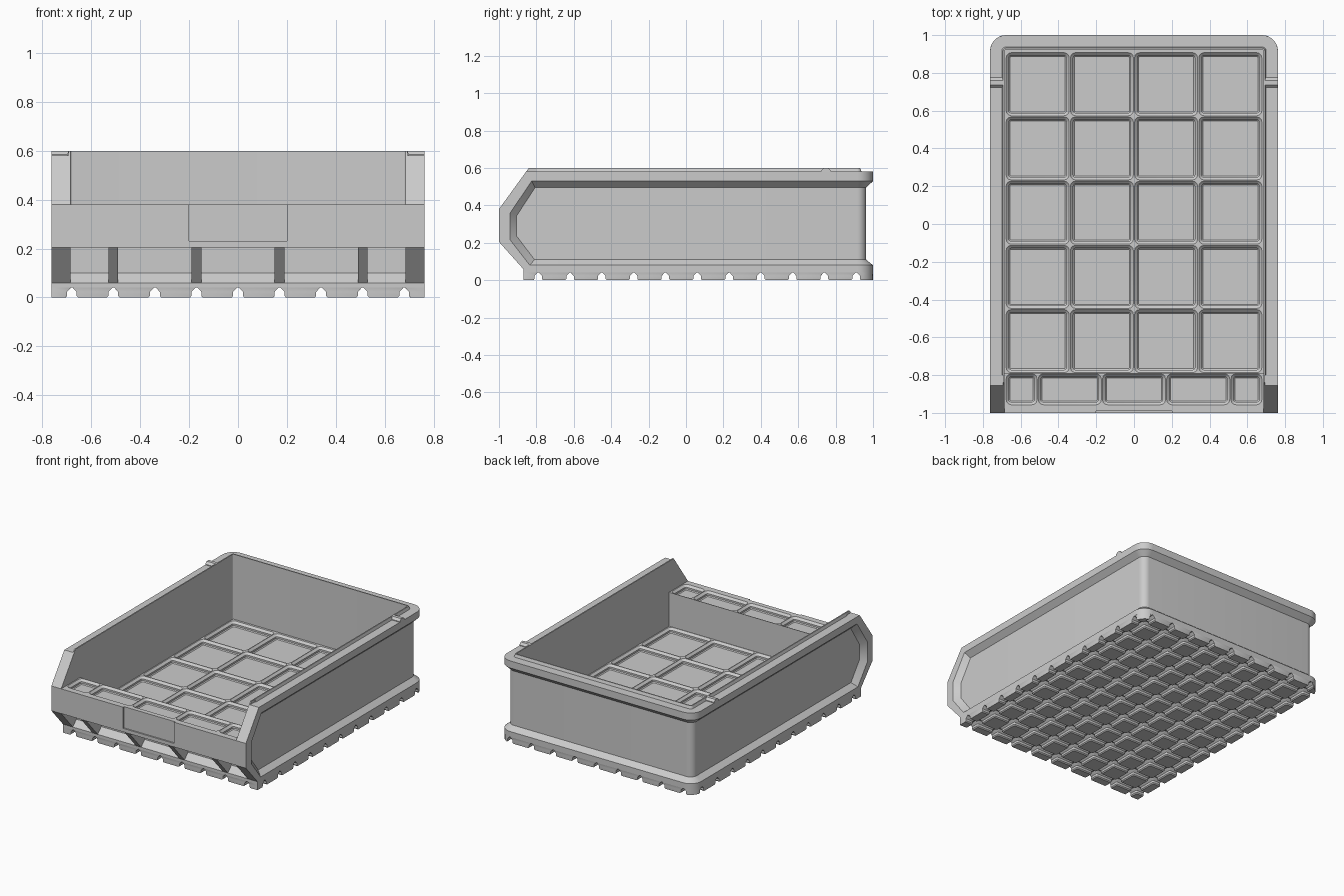
import bpy
import bmesh
from math import sin, cos, pi, hypot

if "Cube" in bpy.data.objects:
    bpy.data.objects.remove(bpy.data.objects["Cube"], do_unlink=True)

grey = bpy.data.materials.new("plain_grey")
grey.use_nodes = True
GREY = (0.6, 0.6, 0.6, 1)
grey.diffuse_color = GREY
grey.node_tree.nodes["Principled BSDF"].inputs["Base Color"].default_value = GREY


def finish(name, bm, recalc=True):
    if recalc:
        bmesh.ops.recalc_face_normals(bm, faces=bm.faces)
    mesh = bpy.data.meshes.new(name)
    bm.to_mesh(mesh)
    bm.free()
    mesh.materials.append(grey)
    obj = bpy.data.objects.new(name, mesh)
    bpy.context.collection.objects.link(obj)
    bpy.ops.object.select_all(action='DESELECT')
    obj.select_set(True)
    bpy.context.view_layer.objects.active = obj
    bpy.ops.object.shade_smooth_by_angle(angle=0.6)


def bridge(bm, a, b, closed=True):
    n = len(a)
    for k in range(n if closed else n - 1):
        j = (k + 1) % n
        bm.faces.new((a[k], a[j], b[j], b[k]))


def prism(name, profile, x0, x1):
    """Extrude a (y, z) profile along x."""
    bm = bmesh.new()
    a, b = [[bm.verts.new((x, y, z)) for y, z in profile] for x in (x0, x1)]
    bridge(bm, a, b)
    bm.faces.new(a)
    bm.faces.new(b)
    finish(name, bm)


def box(name, x0, x1, y0, y1, z0, z1):
    prism(name, [(y0, z0), (y1, z0), (y1, z1), (y0, z1)], x0, x1)


def rounded(bm, x0, x1, y0, y1, z, radii, n=3):
    """Rounded rectangle, corners in the order back left, back right, front right, front left."""
    corners = ((x1, y1, -1, -1), (x0, y1, 1, -1), (x0, y0, 1, 1), (x1, y0, -1, 1))
    loop = []
    for i, (x, y, sx, sy) in enumerate(corners):
        r = radii[i]
        for k in range(n + 1):
            t = (i + k / n) * pi / 2
            loop.append(bm.verts.new((x + r * (sx + cos(t)), y + r * (sy + sin(t)), z)))
    return loop


def pocket_grid(name, xs, ys, top):
    """Grid of stepped, round-cornered pockets sunk below the given height."""
    bm = bmesh.new()
    n = 3
    steps = ((0.003, 0), (0.018, 0.014), (0.018, 0.026), (0.024, 0.032))
    for x0, x1 in zip(xs, xs[1:]):
        for y0, y1 in zip(ys, ys[1:]):
            loops = [rounded(bm, x0 + d, x1 - d, y0 + d, y1 - d, top - h,
                             [0.03 - d] * 4, n) for d, h in steps]
            c = [bm.verts.new((x, y, top)) for x, y in
                 ((x1, y1), (x0, y1), (x0, y0), (x1, y0))]
            p = loops[0]
            for i in range(4):
                for k in range(i * (n + 1), i * (n + 1) + n):
                    bm.faces.new((c[i], p[k + 1], p[k]))
                j = (i + 1) % 4
                bm.faces.new((c[i], c[j], p[j * (n + 1)], p[i * (n + 1) + n]))
            for a, b in zip(loops, loops[1:]):
                bridge(bm, a, b)
            bm.faces.new(loops[-1])
    bmesh.ops.remove_doubles(bm, verts=bm.verts, dist=0.0001)
    finish(name, bm, recalc=False)


# Main sizes: half width, inner half width, inner back, corner radius, floor and front tops
W, IN, BACK, R = 0.762, 0.685, 0.923, 0.085
FLOOR, FRONT, JOIN = 0.14, 0.38, -0.80

# Side and back walls: one flanged section swept around a U with rounded corners
section = [(0, 0.04), (0, 0.08), (0.037, 0.11), (0.037, 0.495), (0, 0.53), (0, 0.58),
           (0.062, 0.58), (0.069, 0.6), (0.077, 0.6), (0.077, 0.04)]
SEG = 8
path = [(W, JOIN, 1, 0)]
for side in (0, 1):
    cx = (W - R) * (1 - 2 * side)
    for k in range(SEG + 1):
        t = (side + k / SEG) * pi / 2
        path.append((cx + R * cos(t), 1 - R + R * sin(t), cos(t), sin(t)))
path.append((-W, JOIN, -1, 0))
bm = bmesh.new()
rings = [[bm.verts.new((x - d * nx, y - d * ny, z)) for d, z in section]
         for x, y, nx, ny in path]
for a, b in zip(rings, rings[1:]):
    bridge(bm, a, b)
bm.faces.new(rings[0])
bm.faces.new(rings[-1])
finish("side_and_back_walls", bm)

# Front cheeks with a chamfered border around the sunken side panel
outer = [(JOIN, 0.58), (-0.855, 0.58), (-1, 0.38), (-1, 0.205), (-0.87, 0.06),
         (-0.87, 0.04), (JOIN, 0.04)]
ledge = [(JOIN, 0.53), (-0.825, 0.53), (-0.94, 0.36), (-0.94, 0.215), (-0.835, 0.08),
         (-0.825, 0.08), (JOIN, 0.08)]
inner = [(JOIN, 0.495), (-0.807, 0.495), (-0.905, 0.345), (-0.905, 0.235), (-0.81, 0.11),
         (-0.805, 0.11), (JOIN, 0.11)]
for s, side in ((1, "left"), (-1, "right")):
    bm = bmesh.new()
    rows = [[bm.verts.new((s * x, y, z)) for y, z in pts] for x, pts in
            ((IN, outer), (W, outer), (W, ledge), (W - 0.037, inner))]
    for a, b in zip(rows, rows[1:]):
        bridge(bm, a, b, closed=False)
    bm.faces.new(rows[0])
    bm.faces.new(rows[-1])
    bm.faces.new([r[0] for r in rows] + [r[-1] for r in reversed(rows)])
    finish(side + "_front_cheek", bm)
    prism(side + "_lip_end", [(-0.855, 0.58), (-0.84, 0.6), (JOIN, 0.6), (JOIN, 0.58)],
          s * IN, s * (IN + 0.008))
    prism(side + "_rim_clip", [(0.722, 0.57), (0.722, 0.585), (0.737, 0.6), (0.76, 0.6),
                               (0.775, 0.585), (0.775, 0.57)], s * 0.69, s * W)
    # Narrow ledges beside the pocket grids
    box(side + "_floor_ledge", s * 0.68, s * IN, -0.79, BACK, 0.08, FLOOR)
    box(side + "_front_ledge", s * 0.68, s * IN, -0.99, -0.79, 0.34, FRONT)
    # Front skin beside the label recess
    box(side + "_front_skin", s * 0.2, s * IN, -1, -0.99, 0.205, FRONT)

# Front block with its overhang, label recess and support ribs
prism("front_block", [(-0.79, 0.04), (-0.87, 0.04), (-0.87, 0.06), (-0.83, 0.1),
                      (-0.83, 0.205), (-0.99, 0.205), (-0.99, 0.347), (-0.79, 0.347)],
      -IN, IN)
box("label_sill", -0.2, 0.2, -1, -0.99, 0.205, 0.23)
box("front_top_edge", -IN, IN, -0.99, -0.96, 0.34, FRONT)
box("front_inner_edge", -IN, IN, -0.791, -0.789, 0.34, FRONT)
for i, x in enumerate((-0.51, -0.17, 0.17, 0.51)):
    prism(f"front_rib_{i + 1}", [(-0.87, 0.06), (-1, 0.205), (-0.83, 0.205), (-0.83, 0.06)],
          x - 0.02, x + 0.02)
pocket_grid("front_pockets", [-0.68, -0.51, -0.17, 0.17, 0.51, 0.68], [-0.96, -0.79], FRONT)

# Floor
box("floor_slab", -IN, IN, -0.80, BACK, 0.04, FLOOR - 0.033)
box("back_floor_ledge", -IN, IN, 0.91, BACK, 0.08, FLOOR)
pocket_grid("floor_pockets", [-0.68 + 0.34 * i for i in range(5)],
            [-0.79 + 0.34 * i for i in range(6)], FLOOR)

# Feet: tapered pads separated by grooves, flush with the outer edges
xs = [-W] + [-0.68 + 0.17 * i for i in range(9)] + [W]
ys = [-0.87] + [-0.79 + 0.17 * i for i in range(11)] + [1.0]
bm = bmesh.new()
for i in range(len(xs) - 1):
    for j in range(len(ys) - 1):
        first_x, last_x = i == 0, i == len(xs) - 2
        first_y, last_y = j == 0, j == len(ys) - 2
        radii = [0.0001 if ex or ey else 0.007 for ex, ey in
                 ((last_x, last_y), (first_x, last_y), (first_x, first_y), (last_x, first_y))]
        if last_y and last_x:
            radii[0] = 0.05
        if last_y and first_x:
            radii[1] = 0.05
        loops = []
        for d, z in ((0.003, 0.041), (0.02, 0.023), (0.02, 0.007), (0.026, 0)):
            loops.append(rounded(bm, xs[i] + d * (not first_x), xs[i + 1] - d * (not last_x),
                                 ys[j] + d * (not first_y), ys[j + 1] - d * (not last_y),
                                 z, radii))
        for a, b in zip(loops, loops[1:]):
            bridge(bm, a, b)
        bm.faces.new(loops[0])
        bm.faces.new(loops[-1])
# Pull the back corner feet onto the rounded outline
for v in bm.verts:
    dx, dy = abs(v.co.x) - (W - R), v.co.y - (1 - R)
    if dx > 0 and dy > 0 and hypot(dx, dy) > R:
        f = R / hypot(dx, dy)
        v.co.x = (W - R + dx * f) * (1 if v.co.x > 0 else -1)
        v.co.y = 1 - R + dy * f
finish("feet", bm)
